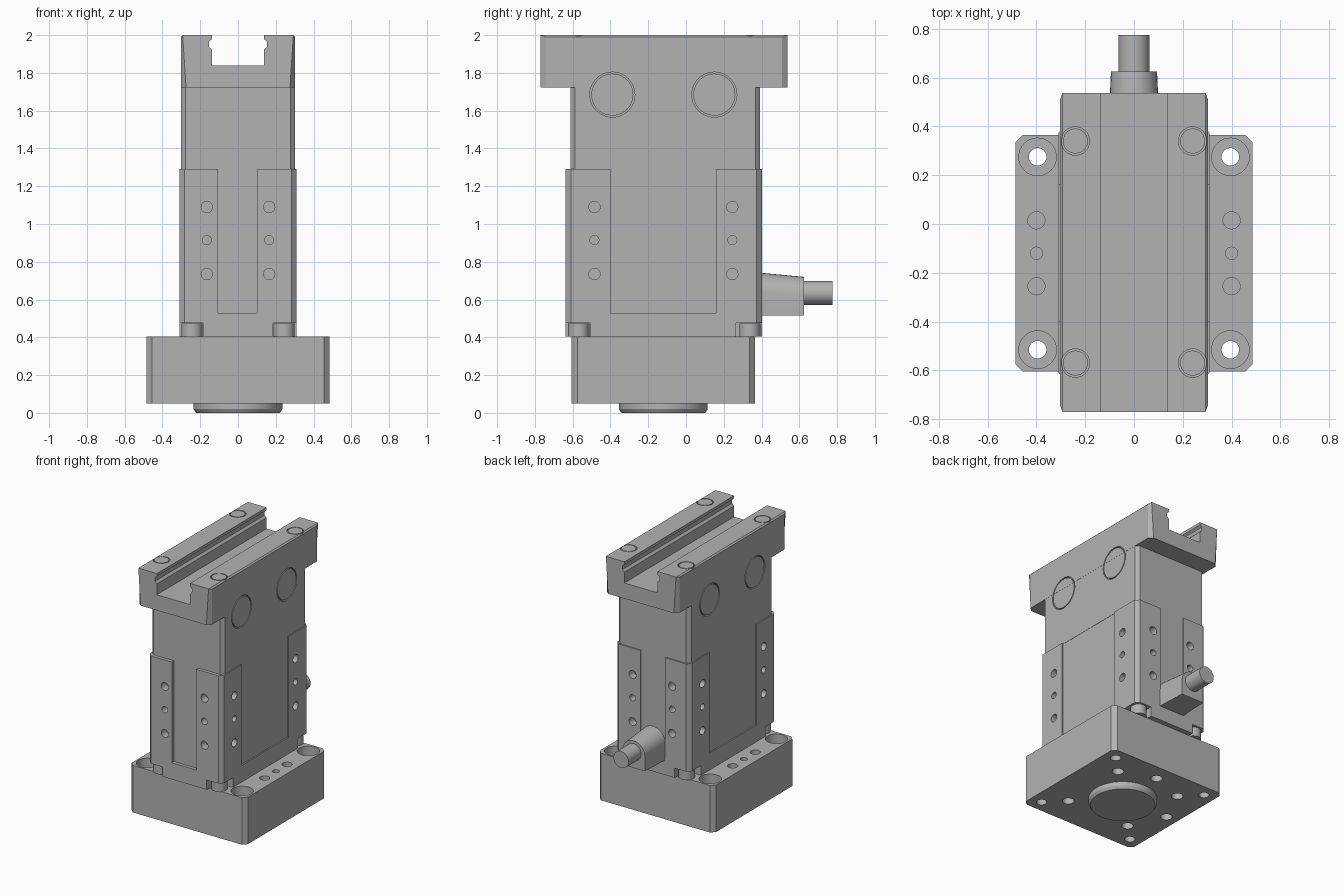
import bpy, bmesh, math
from mathutils import Matrix, Vector

if "Cube" in bpy.data.objects:
    bpy.data.objects.remove(bpy.data.objects["Cube"])

grey = bpy.data.materials.new("machined grey")
grey.use_nodes = True
COLOUR = (0.45, 0.45, 0.45, 1)
grey.diffuse_color = COLOUR
grey.node_tree.nodes["Principled BSDF"].inputs["Base Color"].default_value = COLOUR

AXES = {"x": Matrix.Rotation(math.pi / 2, 4, "Y"),
        "y": Matrix.Rotation(-math.pi / 2, 4, "X"),
        "z": Matrix.Identity(4)}


def add_box(bm, low, high):
    low, high = Vector(low), Vector(high)
    size = high - low
    matrix = Matrix.Translation((low + high) / 2) @ Matrix.Diagonal((*size, 1))
    bmesh.ops.create_cube(bm, size=1, matrix=matrix)


def add_cylinder(bm, centre, radius, depth, axis="z", top=None, sides=32):
    bmesh.ops.create_cone(bm, cap_ends=True, segments=sides, radius1=radius,
                          radius2=radius if top is None else top, depth=depth,
                          matrix=Matrix.Translation(centre) @ AXES[axis])


def add_ring(bm, centre, outer, inner, depth, axis):
    """Square-section ring, used for the thin gaps around flush plugs."""
    matrix = Matrix.Translation(centre) @ AXES[axis]
    n, h = 40, depth / 2
    loops = []
    for r, z in ((outer, -h), (outer, h), (inner, h), (inner, -h)):
        loops.append([bm.verts.new(matrix @ Vector((r * math.cos(a), r * math.sin(a), z)))
                      for a in (i * math.tau / n for i in range(n))])
    for k in range(4):
        a, b = loops[k], loops[(k + 1) % 4]
        for i in range(n):
            j = (i + 1) % n
            bm.faces.new((a[i], a[j], b[j], b[i]))


def add_prism(bm, points, y0, y1, taper=1, pivot=0):
    """Extrude an x-z outline along y, optionally narrowing it around a height."""
    a = [bm.verts.new((x, y0, z)) for x, z in points]
    b = [bm.verts.new((x * taper, y1, pivot + (z - pivot) * taper)) for x, z in points]
    bm.faces.new(a)
    bm.faces.new(b[::-1])
    for i in range(len(a)):
        j = (i + 1) % len(a)
        bm.faces.new((a[i], b[i], b[j], a[j]))
    bmesh.ops.recalc_face_normals(bm, faces=bm.faces[:])


def chamfer_corners(bm, width, min_x=0):
    edges = [e for e in bm.edges
             if abs((e.verts[0].co - e.verts[1].co).normalized().z) > 0.99
             and abs(e.verts[0].co.x) > min_x]
    bmesh.ops.bevel(bm, geom=edges, offset=width, segments=1, affect="EDGES")


def make(name, bm):
    bmesh.ops.recalc_face_normals(bm, faces=bm.faces[:])
    mesh = bpy.data.meshes.new(name)
    bm.to_mesh(mesh)
    bm.free()
    obj = bpy.data.objects.new(name, mesh)
    bpy.context.collection.objects.link(obj)
    mesh.materials.append(grey)
    return obj


def cut(obj, bm):
    cutter = make(obj.name + "_cutter", bm)
    cutter.hide_render = True
    mod = obj.modifiers.new("cut", "BOOLEAN")
    mod.operation, mod.solver, mod.object = "DIFFERENCE", "EXACT", cutter
    mod.use_self = True
    graph = bpy.context.evaluated_depsgraph_get()
    mesh = bpy.data.meshes.new_from_object(obj.evaluated_get(graph))
    obj.modifiers.clear()
    obj.data = mesh
    bpy.data.objects.remove(cutter)


MID_Y = -0.12
CORNERS = [(sx, sy) for sx in (-1, 1) for sy in (-1, 1)]

# Base block with counterbored corner holes, dowel holes and underside holes
bm = bmesh.new()
add_box(bm, (-0.485, -0.605, 0.05), (0.485, 0.365, 0.405))
chamfer_corners(bm, 0.03)
base = make("base_block", bm)
wide, deep = bmesh.new(), bmesh.new()
for sx, sy in CORNERS:
    x, y = sx * 0.395, MID_Y + sy * 0.395
    add_cylinder(wide, (x, y, 0.405), 0.077, 0.2)
    add_cylinder(deep, (x, y, 0.2), 0.036, 0.6)
    add_cylinder(wide, (sx * 0.265, MID_Y + sy * 0.265, 0.05), 0.04, 0.16)
for sx in (-1, 1):
    for dy, r in ((-0.135, 0.035), (0, 0.025), (0.135, 0.035)):
        add_cylinder(wide, (sx * 0.4, MID_Y + dy, 0.405), r, 0.12)
add_cylinder(wide, (0, MID_Y + 0.36, 0.05), 0.04, 0.12)
add_cylinder(wide, (-0.39, MID_Y, 0.05), 0.04, 0.12)
cut(base, wide)
cut(base, deep)

# Locating boss under the base
bm = bmesh.new()
add_cylinder(bm, (0, MID_Y, 0.04), 0.235, 0.04, sides=64)
add_cylinder(bm, (0, MID_Y, 0.01), 0.222, 0.02, top=0.235, sides=64)
make("locating_boss", bm)

# Lower body: recessed panels between raised corner plates, screw pockets, holes
FRONT, BACK, SIDE = -0.637, 0.402, 0.31
bm = bmesh.new()
add_box(bm, (-SIDE, FRONT, 0.405), (SIDE, BACK, 1.29))
chamfer_corners(bm, 0.028)
body = make("lower_body", bm)
recess, holes = bmesh.new(), bmesh.new()
add_box(recess, (-0.107, FRONT - 0.1, 0.53), (0.1, FRONT + 0.025, 1.4))
add_box(recess, (-0.107, BACK - 0.009, 0.53), (0.1, BACK + 0.1, 1.4))
for s in (-1, 1):
    xs = sorted((s * (SIDE - 0.01), s * (SIDE + 0.1)))
    add_box(recess, (xs[0], -0.4, 0.53), (xs[1], 0.16, 1.4))
    xs = sorted((s * 0.185, s * 0.4))
    add_box(recess, (xs[0], -0.8, 0.3), (xs[1], -0.505, 0.477))
    add_box(recess, (xs[0], 0.265, 0.3), (xs[1], 0.6, 0.477))
    for z, r in ((0.735, 0.03), (0.915, 0.024), (1.09, 0.03)):
        for y in (FRONT, BACK):
            add_cylinder(holes, (s * 0.165, y, z), r, 0.12, "y", sides=20)
        for y in (-0.485, 0.245):
            add_cylinder(holes, (s * SIDE, y, z), r, 0.12, "x", sides=20)
cut(body, recess)
cut(body, holes)

# Cap screws in the corner pockets
for i, (sx, sy) in enumerate(CORNERS):
    bm = bmesh.new()
    add_cylinder(bm, (sx * 0.243, -0.115 + sy * 0.453, 0.439), 0.056, 0.07)
    make(f"cap_screw_{i + 1}", bm)


def side_plug_gaps():
    gaps = bmesh.new()
    for s in (-1, 1):
        for y in (-0.39, 0.15):
            add_ring(gaps, (s * 0.303, y, 1.685), 0.119, 0.111, 0.04, "x")
    return gaps


# Upper body
bm = bmesh.new()
add_box(bm, (-0.302, -0.612, 1.285), (0.302, 0.393, 1.725))
chamfer_corners(bm, 0.025)
upper = make("upper_body", bm)
cut(upper, side_plug_gaps())

# Head with a grooved channel along its length
half = [(0.303, 1.722), (0.303, 1.99), (0.293, 2.0), (0.138, 2.0), (0.138, 1.978),
        (0.154, 1.965), (0.154, 1.938), (0.138, 1.922), (0.138, 1.84)]
bm = bmesh.new()
add_prism(bm, half + [(-x, z) for x, z in reversed(half)], -0.77, 0.537)
chamfer_corners(bm, 0.028, min_x=0.3)
head = make("slotted_head", bm)
cut(head, side_plug_gaps())
gaps = bmesh.new()
for sx, sy in CORNERS:
    add_ring(gaps, (sx * 0.24, -0.115 + sy * 0.455, 2.0), 0.058, 0.051, 0.03, "z")
cut(head, gaps)

# Cable connector with an arched top, and its cable
outline = [(-0.105, 0.515), (0.105, 0.515)]
outline += [(0.105 * math.cos(a), 0.635 + 0.108 * math.sin(a))
            for a in (i * math.pi / 16 for i in range(17))]
bm = bmesh.new()
add_prism(bm, outline, 0.38, 0.625, taper=0.9, pivot=0.515)
make("cable_connector", bm)
bm = bmesh.new()
add_cylinder(bm, (0, 0.69, 0.635), 0.063, 0.17, "y")
make("cable", bm)

# Smooth round walls while keeping machined edges sharp
bpy.ops.object.select_all(action="DESELECT")
for obj in bpy.context.collection.objects:
    if obj.type == "MESH" and grey.name in obj.data.materials:
        obj.select_set(True)
        bpy.context.view_layer.objects.active = obj
bpy.ops.object.shade_smooth_by_angle(angle=math.radians(25))
